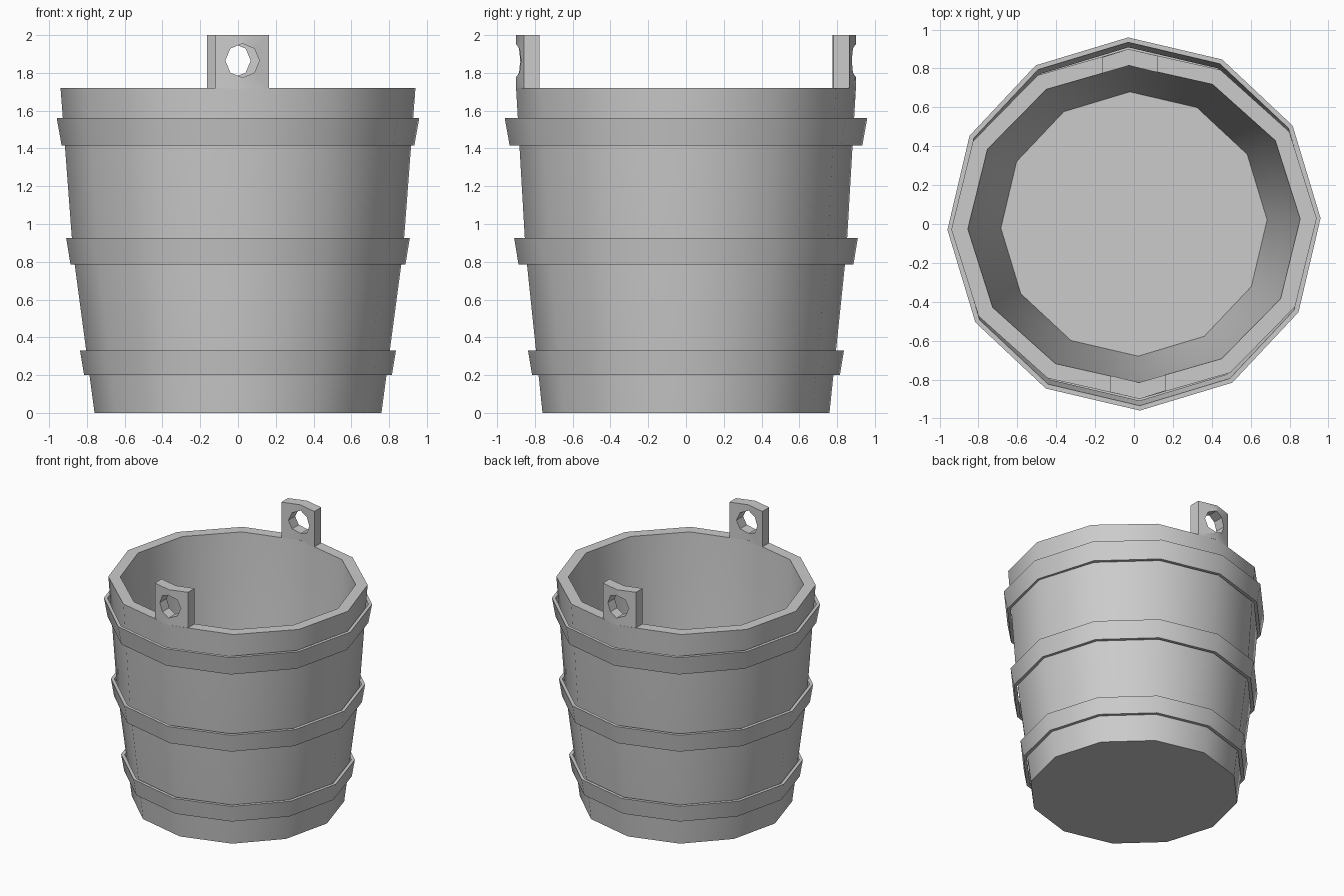
import bpy, bmesh, math

if "Cube" in bpy.data.objects:
    bpy.data.objects.remove(bpy.data.objects["Cube"])

SIDES = 12
TURN = math.radians(1.8)   # slight twist of the twelve-sided plan


def plan(rx, ry, z):
    pts = []
    for i in range(SIDES):
        a = TURN + math.tau * i / SIDES
        pts.append((rx * math.cos(a), ry * math.sin(a), z))
    return pts


def finish(name, bm, smooth=True):
    bmesh.ops.recalc_face_normals(bm, faces=bm.faces)
    me = bpy.data.meshes.new(name)
    bm.to_mesh(me)
    bm.free()
    ob = bpy.data.objects.new(name, me)
    bpy.context.collection.objects.link(ob)
    bpy.ops.object.select_all(action='DESELECT')
    ob.select_set(True)
    bpy.context.view_layer.objects.active = ob
    if smooth:
        bpy.ops.object.shade_smooth_by_angle(angle=math.radians(35))
    return ob


def lathe(name, profile, closed):
    """Stack twelve-sided rings; closed joins last to first, else ends are capped."""
    bm = bmesh.new()
    rings = [[bm.verts.new(p) for p in plan(*row)] for row in profile]
    pairs = list(zip(rings, rings[1:]))
    if closed:
        pairs.append((rings[-1], rings[0]))
    for a, b in pairs:
        for i in range(SIDES):
            j = (i + 1) % SIDES
            bm.faces.new((a[i], a[j], b[j], b[i]))
    if not closed:
        bm.faces.new(rings[0])
        bm.faces.new(rings[-1])
    return finish(name, bm)


# Bucket body: outer wall, rim, inner wall and floor
lathe("bucket_body", [
    (0.76, 0.76, 0.0),
    (0.875, 0.85, 0.86),
    (0.94, 0.90, 1.72),
    (0.855, 0.815, 1.72),
    (0.79, 0.765, 0.86),
    (0.685, 0.68, 0.08),
], False)

# Three flared hoops
T = 0.025
for name, z0, z1, r0, r1 in (("lower_hoop", 0.20, 0.33, 0.815, 0.837),
                             ("middle_hoop", 0.785, 0.925, 0.887, 0.91),
                             ("upper_hoop", 1.415, 1.56, 0.934, 0.96)):
    lathe(name, [(r0, r0, z0), (r1, r1, z1),
                 (r1 - T, r1 - T, z1), (r0 - T, r0 - T, z0)], True)


# Handle ears: bent plates continuing the wall, each with a round hole
def ear(name, turn):
    outline = [(-0.12, -0.865), (0.028, -0.90), (0.165, -0.857),
               (0.165, -0.775), (0.026, -0.815), (-0.12, -0.78)]
    c, s = math.cos(turn), math.sin(turn)
    bm = bmesh.new()
    base = [bm.verts.new((x * c - y * s, x * s + y * c, 1.715)) for x, y in outline]
    top = [bm.verts.new((v.co.x, v.co.y, 2.0)) for v in base]
    # split each end cap at the bend
    for ring in (base, top):
        bm.faces.new((ring[0], ring[1], ring[4], ring[5]))
        bm.faces.new((ring[1], ring[2], ring[3], ring[4]))
    for i in range(6):
        j = (i + 1) % 6
        bm.faces.new((base[i], base[j], top[j], top[i]))
    ob = finish(name, bm, False)

    bpy.ops.mesh.primitive_cylinder_add(
        vertices=8, radius=0.09, depth=0.5,
        location=(0.023 * c + 0.84 * s, 0.023 * s - 0.84 * c, 1.865),
        rotation=(math.pi / 2, 0, 0))
    cutter = bpy.context.object
    cutter.name = name + "_hole_cutter"
    mod = ob.modifiers.new("hole", 'BOOLEAN')
    mod.object = cutter
    mod.operation = 'DIFFERENCE'
    mod.solver = 'EXACT'
    bpy.ops.object.select_all(action='DESELECT')
    ob.select_set(True)
    bpy.context.view_layer.objects.active = ob
    bpy.ops.object.modifier_apply(modifier=mod.name)
    bpy.data.objects.remove(cutter)
    bpy.ops.object.shade_smooth_by_angle(angle=math.radians(35))


ear("front_ear", 0.0)
ear("back_ear", math.pi)
